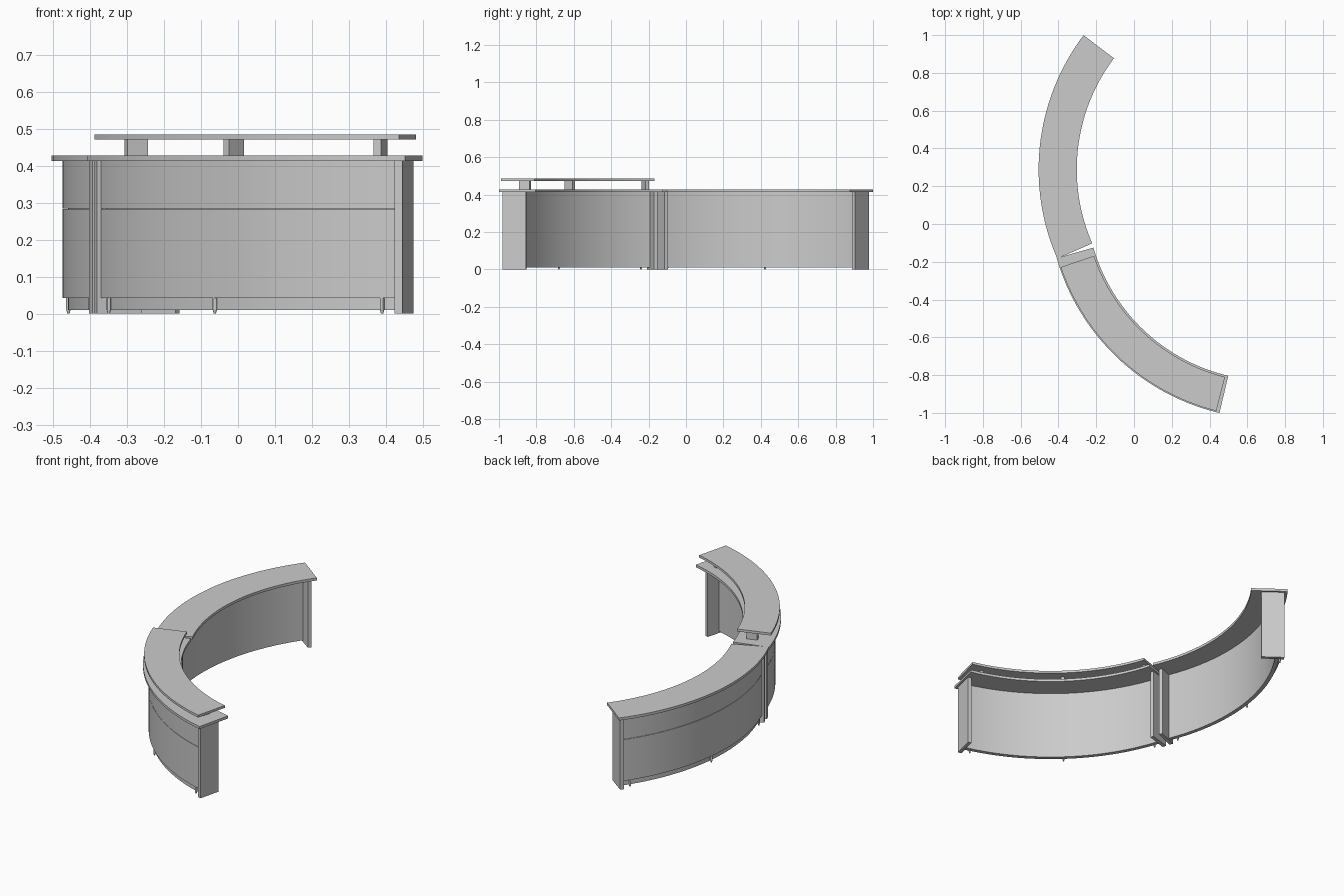
import bpy, bmesh
from math import cos, sin, radians

if "Cube" in bpy.data.objects:
    bpy.data.objects.remove(bpy.data.objects["Cube"])

# Two identical curved desk modules: (centre x, centre y, start angle, end angle)
R_OUT, R_IN = 1.18, 0.978
MODULES = {"back": (0.675, 0.289, 143.0, 203.6), "front": (0.724, 0.148, 196.2, 256.7)}
TOP = 0.413


def finish(name, bm):
    bmesh.ops.recalc_face_normals(bm, faces=bm.faces)
    mesh = bpy.data.meshes.new(name)
    bm.to_mesh(mesh)
    bm.free()
    obj = bpy.data.objects.new(name, mesh)
    bpy.context.collection.objects.link(obj)
    bpy.ops.object.select_all(action='DESELECT')
    obj.select_set(True)
    bpy.context.view_layer.objects.active = obj
    bpy.ops.object.shade_smooth_by_angle(angle=radians(30))
    return obj


def arc_slab(name, c, r0, r1, a0, a1, z0, z1, n=36):
    """Solid swept along an arc with a rectangular section."""
    bm = bmesh.new()
    rings = []
    for i in range(n + 1):
        a = radians(a0 + (a1 - a0) * i / n)
        rings.append([bm.verts.new((c[0] + r * cos(a), c[1] + r * sin(a), z))
                      for r, z in ((r0, z0), (r1, z0), (r1, z1), (r0, z1))])
    for p, q in zip(rings, rings[1:]):
        for k in range(4):
            bm.faces.new((p[k], p[(k + 1) % 4], q[(k + 1) % 4], q[k]))
    bm.faces.new(rings[0])
    bm.faces.new(rings[-1])
    return finish(name, bm)


def foot(name, c, r, a):
    """Small tapered levelling foot."""
    bm = bmesh.new()
    bmesh.ops.create_cone(bm, cap_ends=True, segments=12, radius1=0.003, radius2=0.006, depth=0.012)
    bmesh.ops.translate(bm, vec=(0, 0, 0.006), verts=bm.verts)
    top = bmesh.ops.create_cone(bm, cap_ends=True, segments=12, radius1=0.006, radius2=0.006, depth=0.03)
    bmesh.ops.translate(bm, vec=(0, 0, 0.027), verts=top["verts"])
    a = radians(a)
    bmesh.ops.translate(bm, vec=(c[0] + r * cos(a), c[1] + r * sin(a), 0), verts=bm.verts)
    return finish(name, bm)


for tag, (cx, cy, a0, a1) in MODULES.items():
    c = (cx, cy)
    # Worktop
    arc_slab(tag + "_worktop", c, R_IN, R_OUT, a0, a1, TOP, 0.428)
    # End panels
    s, e = a0 + 0.6, a1 - 0.6
    arc_slab(tag + "_end_panel_a", c, 1.035, 1.162, s, s + 1.1, 0, TOP, 1)
    arc_slab(tag + "_end_panel_b", c, 1.035, 1.162, e - 1.1, e, 0, TOP, 1)
    # Inner wall, then outer cladding in two boards with a fine seam
    s, e = s + 1.1, e - 1.1
    arc_slab(tag + "_inner_wall", c, 1.112, 1.135, s, e, 0.01, TOP)
    arc_slab(tag + "_lower_cladding", c, 1.135, 1.15, s, e, 0.042, 0.283)
    arc_slab(tag + "_upper_cladding", c, 1.135, 1.15, s, e, 0.285, TOP)
    # Feet
    for i, a in enumerate((s + 2, (s + e) / 2, e - 2)):
        foot(f"{tag}_foot_{i}", c, 1.142, a)

# Raised counter over the front module with its supports
c = MODULES["front"][:2]
arc_slab("raised_counter", c, 0.988, 1.174, 198.7, 255.8, 0.472, 0.486)
for i, a in enumerate((200.1, 226.3, 251.5)):
    arc_slab(f"counter_support_{i}", c, 1.034, 1.094, a - 0.55, a + 0.55, 0.428, 0.472, 1)
